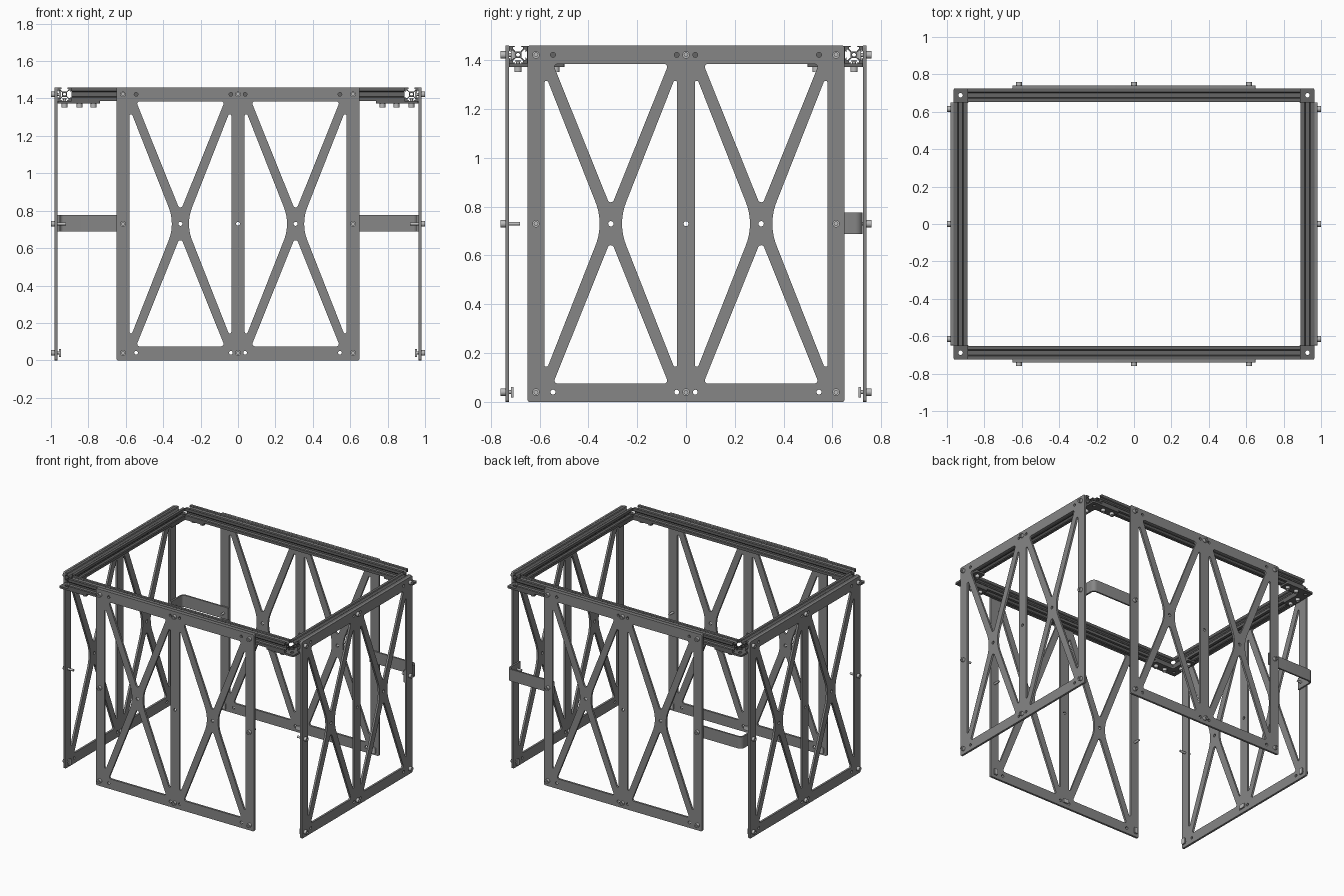
import bpy, bmesh
from math import pi, cos, sin, tan, atan2, radians
from mathutils import Matrix, Vector

if "Cube" in bpy.data.objects:
    bpy.data.objects.remove(bpy.data.objects["Cube"])

T = Matrix.Translation


def R(a, ax):
    return Matrix.Rotation(radians(a), 4, ax)


def material(name, v):
    m = bpy.data.materials.new(name)
    m.diffuse_color = (v, v, v, 1)
    m.use_nodes = True
    m.node_tree.nodes["Principled BSDF"].inputs["Base Color"].default_value = m.diffuse_color
    return m


PLATE, RAIL, STEEL = material("dark_plate", .24), material("dark_rail", .13), material("steel", .5)


def fillet(pts, n=6):
    """Round each corner of a polygon given as (x, y, radius)."""
    out = []
    for i, (x, y, r) in enumerate(pts):
        p = Vector((x, y))
        a = (Vector(pts[i - 1][:2]) - p).normalized()
        b = (Vector(pts[(i + 1) % len(pts)][:2]) - p).normalized()
        if r == 0:
            out.append((x, y))
            continue
        half = a.angle(b) / 2
        t = r / tan(half)
        c = p + (a + b).normalized() * (r / sin(half))
        s, e = p + a * t - c, p + b * t - c
        a0 = atan2(s.y, s.x)
        d = (atan2(e.y, e.x) - a0 + pi) % (2 * pi) - pi
        out += [(c.x + r * cos(a0 + d * k / n), c.y + r * sin(a0 + d * k / n)) for k in range(n + 1)]
    return out


def circle(x, y, r, n=16):
    return [(x + r * cos(2 * pi * k / n), y + r * sin(2 * pi * k / n)) for k in range(n)]


def extrude_mesh(loops, depth, mat):
    """Outline with holes, extruded along local z about the middle."""
    cu = bpy.data.curves.new("outline", 'CURVE')
    cu.dimensions, cu.fill_mode, cu.extrude = '2D', 'BOTH', depth / 2
    for lp in loops:
        s = cu.splines.new('POLY')
        s.points.add(len(lp) - 1)
        for q, (x, y) in zip(s.points, lp):
            q.co = (x, y, 0, 1)
        s.use_cyclic_u = True
    ob = bpy.data.objects.new("outline", cu)
    me = bpy.data.meshes.new_from_object(ob)
    bpy.data.objects.remove(ob)
    bm = bmesh.new()
    bm.from_mesh(me)
    bmesh.ops.remove_doubles(bm, verts=bm.verts, dist=1e-5)
    bmesh.ops.recalc_face_normals(bm, faces=bm.faces)
    for f in bm.faces:
        f.smooth = True
    bm.to_mesh(me)
    bm.free()
    me.set_sharp_from_angle(angle=radians(25))
    me.materials.clear()
    me.materials.append(mat)
    return me


def place(name, me, mat):
    ob = bpy.data.objects.new(name, me)
    bpy.context.collection.objects.link(ob)
    ob.matrix_world = mat
    return ob


# Cross-braced panel: outline, brace windows and bolt holes
H, Z0, ZM, Z1 = 1.46, 0.04, 0.73, 1.422
loops = [fillet([(-.65, 0, .01), (.65, 0, .01), (.65, H, .01), (-.65, H, .01)])]
for s in (-1, 1):
    c = s * .308
    for v in (-1, 1):
        loops.append(fillet([(c - .237, ZM + v * .655, .013), (c + .237, ZM + v * .655, .013),
                             (c, ZM + v * .066, .013)]))
        k = .272
        loops.append(fillet([(c + v * k, ZM - .62, .008), (c + v * k, ZM + .62, .008),
                             (c + v * .028, ZM, .24)], 10))
    loops.append(circle(c, ZM, .011))
    for z in (Z0, Z1):
        loops += [circle(s * .545, z, .01), circle(s * .038, z, .01)]
loops.append(circle(0, ZM, .01))
panel = extrude_mesh(loops, .015, PLATE)

# Fasteners
head = extrude_mesh([circle(0, 0, .015, 20), circle(0, 0, .008, 6)], .02, STEEL)
long_shaft = extrude_mesh([circle(0, 0, .0081, 12)], .07, STEEL)
short_shaft = extrude_mesh([circle(0, 0, .0081, 12)], .04, STEEL)
nut = extrude_mesh([fillet([(-.022, -.015, .006), (.022, -.015, .006), (.022, .015, .006),
                            (-.022, .015, .006)], 3)], .011, STEEL)


def bolt(name, mat, shaft, length):
    """Socket-head bolt whose head sits on local z = 0."""
    place(name + "_head", head, mat @ T((0, 0, .01)))
    place(name + "_shaft", shaft, mat @ T((0, 0, .01 - length / 2)))


for name, ang, dist in (("front", 0, .7325), ("right", 90, .9725), ("back", 180, .7325), ("left", 270, .9725)):
    P = R(ang, 'Z') @ T((0, -dist, 0)) @ R(90, 'X')
    place(name + "_panel", panel, P)
    for x in (-.615, 0, .615):
        for z in (Z0, ZM, Z1):
            if x == 0 and z == ZM:
                continue
            M = P @ T((x, z, .0075))
            if z == ZM:
                bolt(name + "_bolt", M, long_shaft, .07)
            else:
                bolt(name + "_bolt", M, short_shaft, .04)
                turn = R(0 if x == 0 else 90, 'Z')
                place(name + "_nut", nut, M @ T((0, 0, -.028)) @ turn)

# Slotted rails: one side of the profile turned four times
h = .0365
side = [(h, h), (.017, h), (.011, .031), (.021, .031), (.021, .025), (.011, .014)]
side += [(-x, y) for x, y in side[:0:-1]]
prof = []
for k in range(4):
    a = k * pi / 2
    prof += [(x * cos(a) - y * sin(a), x * sin(a) + y * cos(a)) for x, y in side]
RX, RY, RZ = .9275, .6885, 1.4225
profile = [prof, circle(0, 0, .008, 12)]
rail_x = extrude_mesh(profile, 2 * (RX - h), RAIL)
rail_y = extrude_mesh(profile, 2 * (RY - h), RAIL)
for s, fb, lr in ((-1, "front", "left"), (1, "back", "right")):
    place(fb + "_rail", rail_x, T((0, s * RY, RZ)) @ R(90, 'Y'))
    place(lr + "_rail", rail_y, T((s * RX, 0, RZ)) @ R(90, 'X'))

# Flat corner plates bolted under the rails; the corner above stays open
gusset = extrude_mesh([fillet([(-h, -h, .008), (.19, -h, .008), (.19, h, .008), (h, h, .01),
                               (h, .19, .008), (-h, .19, .008)]), circle(0, 0, .012)], .014, RAIL)
for sx in (-1, 1):
    for sy in (-1, 1):
        ang = {(-1, -1): 0, (1, -1): 90, (1, 1): 180, (-1, 1): 270}[sx, sy]
        G = T((sx * RX, sy * RY, RZ - h - .007)) @ R(ang, 'Z')
        place("corner_plate", gusset, G)
        for x, y in ((.08, 0), (.155, 0), (0, .08), (0, .155)):
            M = G @ T((x, y, -.007)) @ R(180, 'X')
            bolt("plate_bolt", M, short_shaft, .04)
            place("plate_nut", nut, M @ T((0, 0, -.0255)) @ R(0 if y == 0 else 90, 'Z') @ Matrix.Scale(.7, 4))

# Bent straps joining the back panel to each side panel
for s, name in ((-1, "left"), (1, "right")):
    X, Y, t = .964, .724, .012
    pts = [(.58, Y, 0), (X, Y, .032), (X, .58, 0), (X - t, .58, 0), (X - t, Y - t, .02), (.58, Y - t, 0)]
    strap = extrude_mesh([[(s * x, y) for x, y in fillet(pts)]], .088, PLATE)
    place(name + "_back_strap", strap, T((0, 0, .732)))
